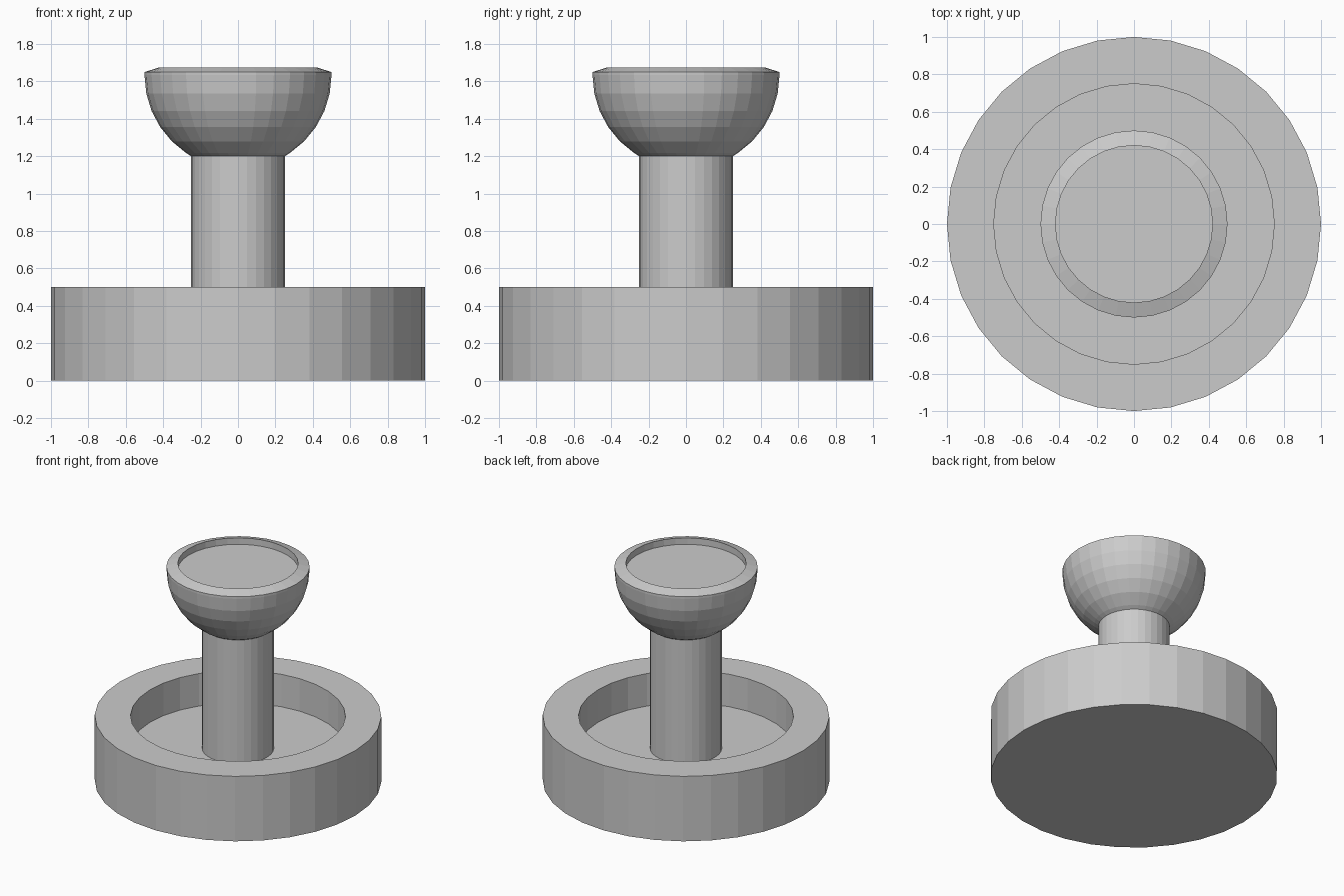
import bpy
import bmesh
from math import sin, cos, pi, radians

cube = bpy.data.objects.get("Cube")
if cube:
    bpy.data.objects.remove(cube, do_unlink=True)

SEGMENTS = 32
GREY = (0.6, 0.6, 0.6, 1.0)

stone = bpy.data.materials.new("grey stone")
stone.use_nodes = True
stone.diffuse_color = GREY
stone.node_tree.nodes["Principled BSDF"].inputs["Base Color"].default_value = GREY


def lathe(name, profile):
    """Turn a (radius, height) profile around z; radius 0 closes to a flat cap."""
    bm = bmesh.new()
    rings = []
    for r, z in profile:
        rings.append([bm.verts.new((r * cos(2 * pi * i / SEGMENTS),
                                    r * sin(2 * pi * i / SEGMENTS), z))
                      for i in range(SEGMENTS)])
    for low, high in zip(rings, rings[1:]):
        for i in range(SEGMENTS):
            j = (i + 1) % SEGMENTS
            bm.faces.new((low[i], low[j], high[j], high[i]))
    # flat end caps
    bm.faces.new(rings[0])
    bm.faces.new(rings[-1])
    bmesh.ops.recalc_face_normals(bm, faces=bm.faces)
    mesh = bpy.data.meshes.new(name)
    bm.to_mesh(mesh)
    bm.free()
    mesh.materials.append(stone)
    obj = bpy.data.objects.new(name, mesh)
    bpy.context.collection.objects.link(obj)
    return obj


# Round basin with a sunken floor
lathe("basin", [(1, 0), (1, 0.5), (0.75, 0.5), (0.75, 0.25)])

# Central column rising from the basin floor
lathe("column", [(0.25, 0.25), (0.25, 1.2)])

# Bowl: faceted half sphere, sloped lip and shallow recess
R, CENTRE = 0.5, 1.633
profile = [(0.25, 1.2)]
for k in range(5, -1, -1):
    a = radians(11.25 * k)
    profile.append((R * cos(a), CENTRE - R * sin(a)))
profile += [(R, 1.65), (0.42, 1.675), (0.42, 1.625)]
lathe("bowl", profile)
